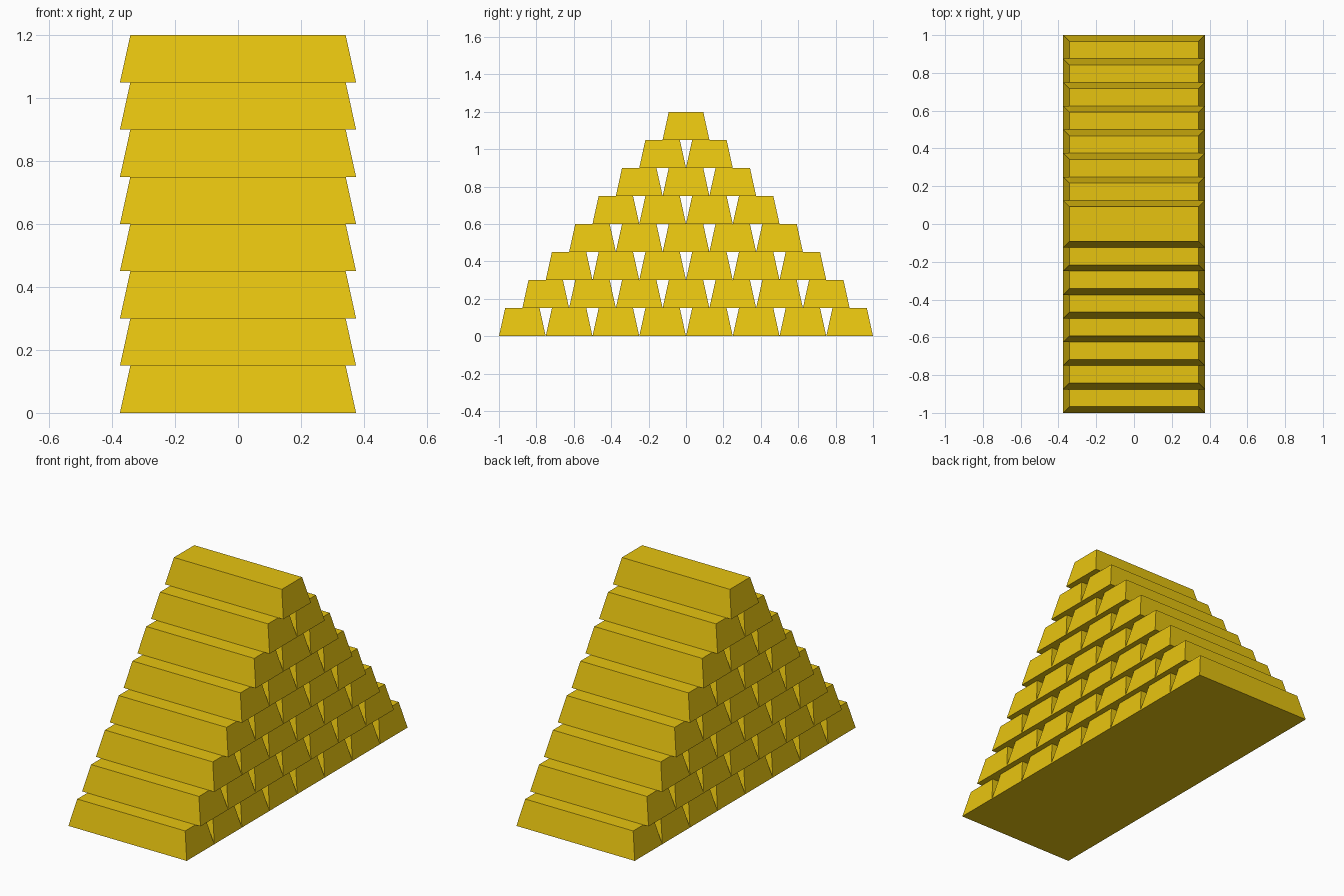
import bpy, bmesh

if "Cube" in bpy.data.objects:
    bpy.data.objects.remove(bpy.data.objects["Cube"])

LENGTH, WIDTH, HEIGHT, INSET = 0.75, 0.25, 0.15, 0.033
ROWS = 8

gold = bpy.data.materials.new("gold")
gold.diffuse_color = (0.8, 0.55, 0.005, 1)
gold.use_nodes = True
gold.node_tree.nodes["Principled BSDF"].inputs["Base Color"].default_value = gold.diffuse_color

# One tapered ingot, standing on z = 0, shared by every bar
bm = bmesh.new()
bmesh.ops.create_cube(bm, size=1)
for v in bm.verts:
    inset = INSET if v.co.z > 0 else 0
    v.co.x *= LENGTH - 2 * inset
    v.co.y *= WIDTH - 2 * inset
    v.co.z = (v.co.z + 0.5) * HEIGHT
ingot = bpy.data.meshes.new("ingot")
bm.to_mesh(ingot)
bm.free()
ingot.materials.append(gold)

# Stack: each row holds one bar fewer and shifts by half a bar
for row in range(ROWS):
    count = ROWS - row
    for i in range(count):
        bar = bpy.data.objects.new(f"gold_bar_{row + 1}_{i + 1}", ingot)
        bar.location = (0, (i - (count - 1) / 2) * WIDTH, row * HEIGHT)
        bpy.context.collection.objects.link(bar)
